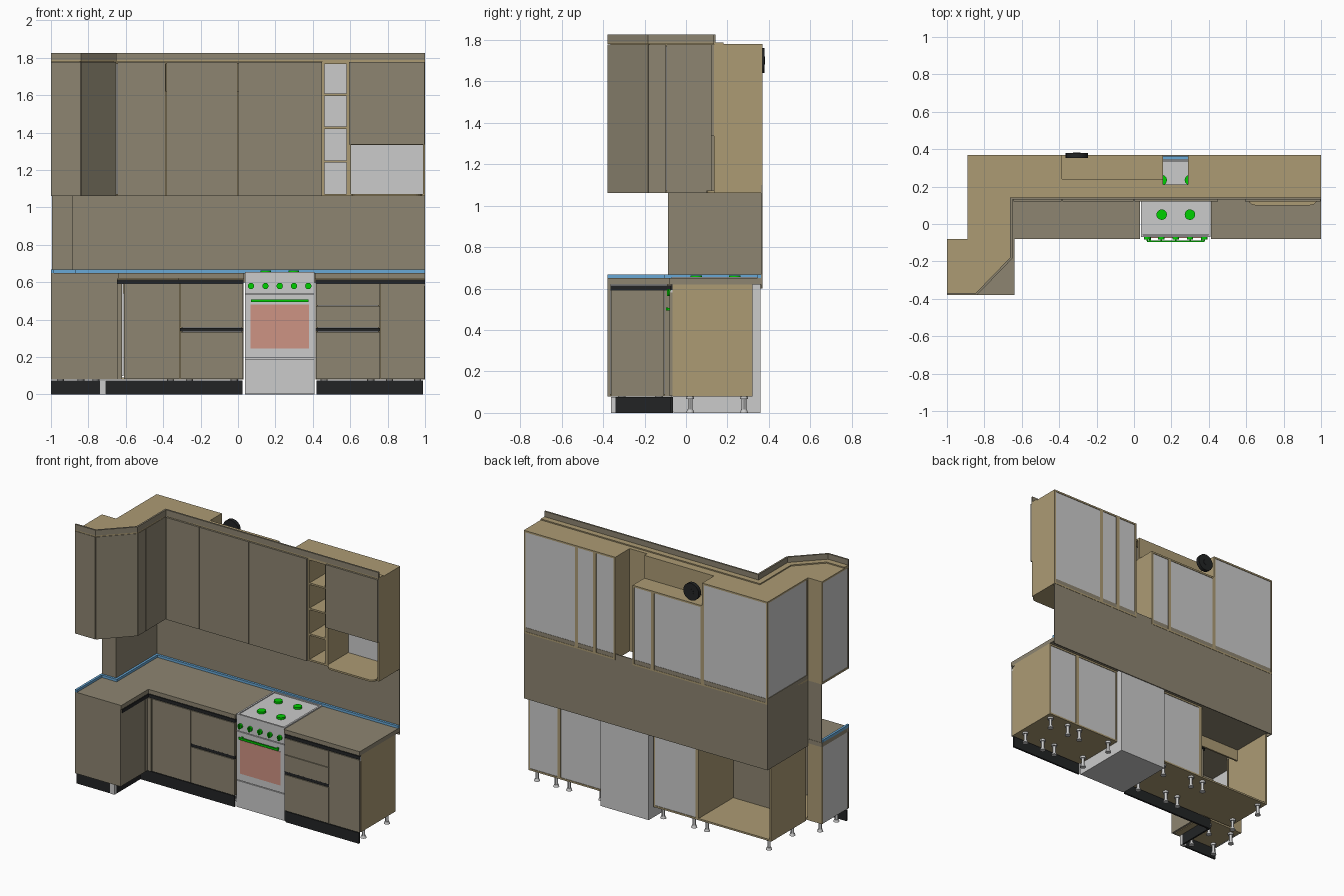
import bpy, bmesh, math
from mathutils import Vector

if "Cube" in bpy.data.objects:
    bpy.data.objects.remove(bpy.data.objects["Cube"])


def mat(name, r, g, b):
    m = bpy.data.materials.new(name)
    lin = [(c / 255 / 12.92 if c < 11 else ((c / 255 + 0.055) / 1.055) ** 2.4) for c in (r, g, b)]
    m.diffuse_color = (*lin, 1)
    m.use_nodes = True
    m.node_tree.nodes["Principled BSDF"].inputs["Base Color"].default_value = m.diffuse_color
    return m


FRONT = mat("taupe_fronts", 141, 133, 113)
WOOD = mat("light_wood", 172, 155, 116)
GREY = mat("light_grey", 203, 203, 203)
BLACK = mat("black", 34, 36, 37)
BLUE = mat("blue_trim", 104, 168, 214)
GREEN = mat("green", 0, 208, 0)
RED = mat("oven_glass", 206, 147, 131)
T = 0.012  # board thickness


def prism(name, pts, z0, z1, m):
    """Extrude a flat outline from z0 up to z1."""
    bm = bmesh.new()
    f = bm.faces.new([bm.verts.new((x, y, z0)) for x, y in pts])
    r = bmesh.ops.extrude_face_region(bm, geom=[f])
    bmesh.ops.translate(bm, vec=(0, 0, z1 - z0),
                        verts=[v for v in r["geom"] if isinstance(v, bmesh.types.BMVert)])
    bmesh.ops.recalc_face_normals(bm, faces=bm.faces)
    me = bpy.data.meshes.new(name)
    bm.to_mesh(me)
    bm.free()
    me.materials.append(m)
    ob = bpy.data.objects.new(name, me)
    bpy.context.collection.objects.link(ob)
    return ob


def box(name, x0, x1, y0, y1, z0, z1, m):
    return prism(name, [(x0, y0), (x1, y0), (x1, y1), (x0, y1)], z0, z1, m)


def strip(name, path, t, z0, z1, m):
    """Board of thickness t to the left of a path, mitred at its corners."""
    p = [Vector(q) for q in path]
    dirs = [(b - a).normalized() for a, b in zip(p, p[1:])]
    nor = [Vector((-d.y, d.x)) for d in dirs]
    off = []
    for i, q in enumerate(p):
        a, b = nor[max(i - 1, 0)], nor[min(i, len(nor) - 1)]
        off.append(q + (a + b) * (t / (1 + a.dot(b))))
    return prism(name, [tuple(q) for q in p + off[::-1]], z0, z1, m)


def cyl(name, loc, r, h, m, axis="z", n=20, r2=None):
    rot = (math.pi / 2, 0, 0) if axis == "y" else (0, 0, 0)
    bpy.ops.mesh.primitive_cone_add(vertices=n, radius1=r, radius2=r if r2 is None else r2,
                                    depth=h, location=loc, rotation=rot)
    ob = bpy.context.object
    ob.name = name
    ob.data.materials.append(m)
    bpy.ops.object.shade_smooth_by_angle()


def carcass(name, x0, x1, y0, y1, z0, z1, top=True, back=True):
    """Open-fronted cabinet: sides, bottom, optional top and grey back."""
    box(name + "_side_left", x0, x0 + T, y0, y1, z0, z1, WOOD)
    box(name + "_side_right", x1 - T, x1, y0, y1, z0, z1, WOOD)
    box(name + "_bottom", x0 + T, x1 - T, y0, y1, z0, z0 + T, WOOD)
    if top:
        box(name + "_top", x0 + T, x1 - T, y0, y1, z1 - T, z1, WOOD)
    if back:
        box(name + "_back", x0 + T, x1 - T, y1 - 0.01, y1 - 0.004, z0 + T, z1 - T, GREY)


def door(name, x0, x1, z0, z1, y=-0.08):
    g = 0.002
    box(name, x0 + g, x1 - g, y, y + 0.015, z0 + g, z1 - g, FRONT)


# ---- Base cabinets ----
B0, B1 = 0.08, 0.62
carcass("sink_base", -0.885, -0.31, -0.064, 0.32, B0, B1, top=False, back=False)
box("sink_base_rail", -0.873, -0.322, 0.02, 0.032, 0.54, B1, WOOD)
carcass("drawer_base_left", -0.31, 0.03, -0.064, 0.32, B0, B1)
carcass("drawer_base_right", 0.415, 0.76, -0.064, 0.32, B0, B1)
carcass("end_base", 0.76, 1.0, -0.064, 0.32, B0, B1)

# Short return base on the left
box("return_bottom", -0.99, -0.665, -0.365, -0.08, B0, B0 + T, WOOD)
box("return_rear_side", -1.0, -0.885, -0.092, -0.08, B0, B1, WOOD)
box("return_back", -0.998, -0.992, -0.365, -0.092, B0, B1, GREY)
box("return_end_panel", -1.0, -0.645, -0.38, -0.365, B0, B1, FRONT)
box("return_door", -0.66, -0.645, -0.363, -0.107, B0, 0.59, FRONT)
box("return_filler", -0.66, -0.645, -0.104, -0.066, B0, 0.59, FRONT)
box("return_handle_channel", -0.675, -0.642, -0.365, -0.07, 0.59, 0.615, BLACK)
box("corner_filler", -0.645, -0.62, -0.08, -0.065, B0, 0.59, FRONT)
box("corner_profile", -0.62, -0.612, -0.07, -0.064, 0.1, 0.59, GREY)

# Doors and drawer fronts
door("sink_door", -0.612, -0.31, B0, 0.592)
for tag, a, b in (("left", -0.31, 0.03), ("right", 0.415, 0.76)):
    door("drawer_low_" + tag, a, b, B0, 0.336)
    box("drawer_channel_" + tag, a, b, -0.077, -0.05, 0.336, 0.356, BLACK)
door("drawer_high_left", -0.31, 0.03, 0.356, 0.592)
door("drawer_mid_right", 0.415, 0.76, 0.356, 0.475)
door("drawer_top_right", 0.415, 0.76, 0.475, 0.592)
door("end_door", 0.76, 1.0, B0, 0.592)
for tag, a, b in (("left", -0.66, 0.03), ("right", 0.415, 1.0)):
    box("handle_channel_" + tag, a, b, -0.077, -0.045, 0.592, 0.615, BLACK)
box("channel_end_cap", 0.996, 1.0, -0.075, -0.045, 0.58, 0.612, GREY)

# Plinths with a metal corner piece
box("plinth_left", -0.705, 0.025, -0.075, -0.062, 0, 0.076, BLACK)
box("plinth_right", 0.42, 0.99, -0.075, -0.062, 0, 0.076, BLACK)
box("plinth_return_front", -1.0, -0.735, -0.36, -0.348, 0, 0.076, BLACK)
box("plinth_return_side", -0.717, -0.705, -0.34, -0.062, 0, 0.076, BLACK)
box("plinth_corner", -0.738, -0.705, -0.362, -0.338, 0, 0.076, GREY)

# Adjustable feet
feet = [(x, y) for x in (-0.84, -0.36, -0.26, -0.02, 0.46, 0.71, 0.81, 0.96) for y in (0.02, 0.28)]
feet += [(x, y) for x in (-0.95, -0.76) for y in (-0.31, -0.13)]
for x, y in feet:
    cyl("foot_pad", (x, y, 0.008), 0.02, 0.016, GREY, n=12, r2=0.014)
    cyl("foot_stem", (x, y, 0.04), 0.011, 0.06, GREY, n=12)
    cyl("foot_plate", (x, y, 0.073), 0.019, 0.014, GREY, n=12)

# ---- Worktop, splashback and blue trim along the stepped wall ----
prism("worktop_left", [(-0.89, 0.365), (-0.89, -0.08), (-1, -0.08), (-1, -0.38), (-0.64, -0.38),
                       (-0.64, -0.08), (0.033, -0.08), (0.033, 0.365)], 0.62, 0.65, FRONT)
box("worktop_right", 0.413, 1.0, -0.08, 0.365, 0.62, 0.65, FRONT)
wall = [(1, 0.368), (-0.89, 0.368), (-0.89, -0.082), (-0.995, -0.082)]
strip("splashback", wall, 0.006, 0.60, 1.10, FRONT)
strip("blue_trim", [(1, 0.362), (-0.884, 0.362), (-0.884, -0.088), (-1, -0.088), (-1, -0.38)],
      0.016, 0.648, 0.667, BLUE)

# ---- Cooker ----
SX0, SX1 = 0.037, 0.41
box("cooker_body", SX0, SX1, -0.06, 0.36, 0, 0.64, GREY)
for n, z0, z1 in (("drawer", 0.004, 0.19), ("oven_door", 0.195, 0.535), ("control_panel", 0.54, 0.64)):
    box("cooker_" + n, SX0, SX1, -0.07, -0.06, z0, z1, GREY)
box("cooker_hob", SX0 + 0.012, SX1 - 0.012, -0.055, 0.335, 0.64, 0.65, GREY)
strip("cooker_hob_rim", [(SX0, -0.07), (SX1, -0.07), (SX1, 0.35), (SX0, 0.35), (SX0, -0.07)],
      0.012, 0.64, 0.656, GREY)
box("oven_window", 0.067, 0.38, -0.074, -0.07, 0.245, 0.48, RED)
box("oven_handle", 0.07, 0.377, -0.097, -0.087, 0.494, 0.508, GREEN)
for x in (0.085, 0.362):
    box("handle_post", x - 0.005, x + 0.005, -0.088, -0.07, 0.495, 0.507, GREEN)
for i in range(5):
    x = 0.07 + i * 0.0765
    cyl("knob", (x, -0.077, 0.58), 0.017, 0.014, GREEN, axis="y", n=12)
    box("knob_grip", x - 0.004, x + 0.004, -0.092, -0.083, 0.563, 0.597, GREEN)
for x in (0.148, 0.299):
    for y in (0.05, 0.235):
        cyl("burner", (x, y, 0.657), 0.028, 0.014, GREEN)

# ---- Wall cabinets ----
U0, U1, LOW = 1.06, 1.78, 1.62
YF, YB = 0.135, 0.37
corner = [(-0.385, YB), (-0.89, YB), (-0.89, -0.08), (-1, -0.08), (-1, -0.365),
          (-0.845, -0.365), (-0.665, -0.175), (-0.665, 0.15), (-0.385, 0.15)]
for n, z in (("bottom", U0), ("top", U1 - T)):
    prism("corner_wall_" + n, corner, z, z + T, WOOD)
# corner uprights and grey backs
z0, z1 = U0 + T, U1 - T
box("corner_wall_side", -0.397, -0.385, 0.15, YB, z0, z1, WOOD)
box("corner_wall_post", -0.89, -0.878, YB - T, YB, z0, z1, WOOD)
box("corner_wall_divider", -0.89, -0.67, -0.08, -0.068, z0, z1, WOOD)
box("corner_wall_step", -1, -0.89, -0.092, -0.08, z0, z1, WOOD)
box("corner_wall_back", -0.878, -0.397, YB - 0.01, YB - 0.004, z0, z1, GREY)
box("corner_wall_left_back", -0.886, -0.88, -0.068, YB - T, z0, z1, GREY)
box("corner_wall_return_back", -0.996, -0.99, -0.365, -0.092, z0, z1, GREY)

# Middle cabinets: shallow full-height front with a lowered rear
for n, a, b in (("left", -0.385, 0.0), ("right", 0.0, 0.155)):
    carcass("low_wall_" + n, a, b, 0.15, YB, U0, LOW)
box("shaft_front", 0.155, 0.29, 0.198, 0.21, U0, U1 - T, WOOD)
box("shaft_floor", 0.155, 0.29, 0.15, 0.21, U0, U0 + T, WOOD)
box("duct_panel", -0.385, 0.155, 0.228, 0.24, LOW, U1 - T, WOOD)
box("duct_top", -0.385, 0.155, 0.15, 0.24, U1 - T, U1, WOOD)
box("shaft_top", 0.155, 0.29, 0.15, 0.21, U1 - T, U1, WOOD)
carcass("narrow_wall", 0.29, 0.45, 0.15, YB, U0, U1)
carcass("open_shelf", 0.45, 0.592, YF, YB, U0, U1)
for z in (1.24, 1.42, 1.597):
    box("shelf", 0.462, 0.58, YF, YB - T, z, z + T, WOOD)
carcass("niche_wall", 0.592, 1.0, YF, YB, U0, U1)
box("niche_shelf", 0.604, 0.988, YF, YB - T, 1.335, 1.347, WOOD)
arc = [(0.04 * math.cos(a * math.pi / 10), 0.035 * math.sin(a * math.pi / 10)) for a in range(6)]
prism("niche_tray", [(0.65 - x, YF - y) for x, y in arc] + [(0.94 + x, YF - y) for x, y in arc[::-1]],
      U0, U0 + T, WOOD)

# Upper doors
for n, a, b, z in (("one", -0.645, -0.385, U0), ("two", -0.385, 0, U0), ("three", 0, 0.45, U0),
                   ("niche", 0.592, 1.0, 1.335)):
    door("wall_door_" + n, a, b, z, U1, y=0.12)
for n, p, q in (("end", (-1, -0.38), (-0.842, -0.38)), ("diagonal", (-0.838, -0.378), (-0.652, -0.184)),
                ("side_one", (-0.65, -0.18), (-0.65, -0.097)),
                ("side_two", (-0.65, -0.093), (-0.65, 0.132))):
    strip("wall_panel_" + n, [p, q], 0.014, U0, U1 - 0.002, FRONT)

# Cornice: flat ledge and upright lip
edge = [(-1, -0.38), (-0.84, -0.38), (-0.65, -0.184), (-0.65, 0.13), (1, 0.13)]
strip("cornice_ledge", edge, 0.052, U1, U1 + 0.008, WOOD)
strip("cornice_lip", edge, 0.012, U1 + 0.002, 1.826, FRONT)

# Round extractor vent
cyl("vent", (-0.305, 0.367, 1.70), 0.06, 0.026, BLACK, axis="y", n=24)
cyl("vent_hub", (-0.305, 0.377, 1.70), 0.02, 0.01, BLACK, axis="y", n=16)
